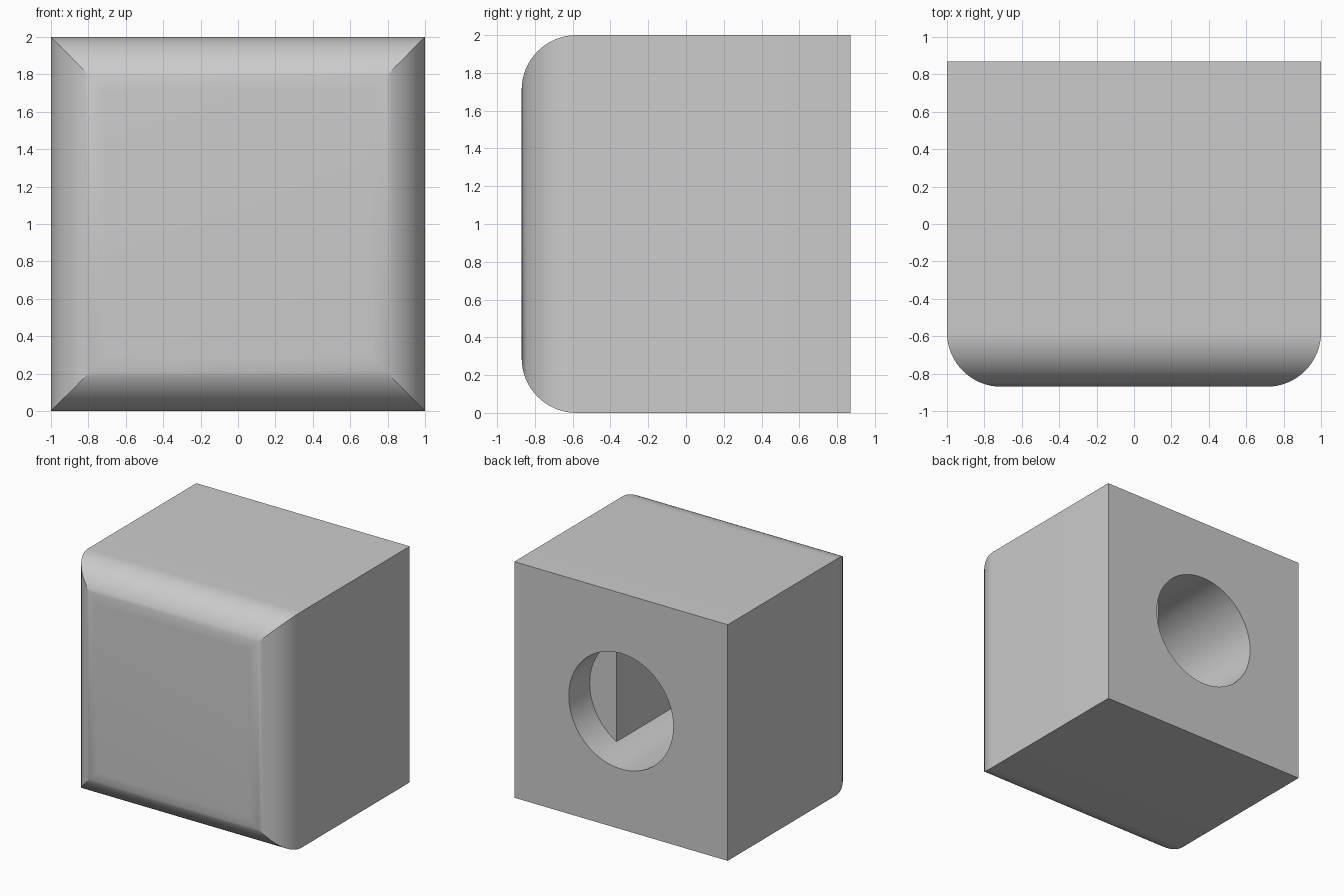
import bpy, bmesh
from math import sin, cos, pi, acos

if "Cube" in bpy.data.objects:
    bpy.data.objects.remove(bpy.data.objects["Cube"])

HALF_Y, R_EDGE, STEPS = 0.87, 0.29, 16       # block depth, front rounding
R_HOLE, FLAT_X = 0.49, 0.238                 # socket radius, flat of the D
FLAT_START, HOLE_DEPTH = 0.28, 1.4           # depths from the back face


def make_object(name, bm):
    bmesh.ops.recalc_face_normals(bm, faces=bm.faces)
    mesh = bpy.data.meshes.new(name)
    bm.to_mesh(mesh)
    bm.free()
    obj = bpy.data.objects.new(name, mesh)
    bpy.context.collection.objects.link(obj)
    return obj


def bridge(bm, a, b, closed=True):
    n = len(a)
    for i in range(n if closed else n - 1):
        j = (i + 1) % n
        bm.faces.new((a[i], a[j], b[j], b[i]))


# Block: square rings, shrinking along a quarter arc for mitred front edges
bm = bmesh.new()
sections = [(1.0, HALF_Y)]
for i in range(STEPS + 1):
    t = i / STEPS * pi / 2
    sections.append((1 - R_EDGE * (1 - cos(t)), -HALF_Y + R_EDGE * (1 - sin(t))))
rings = [[bm.verts.new((sx * h, y, 1 + sz * h))
          for sx, sz in ((-1, -1), (1, -1), (1, 1), (-1, 1))]
         for h, y in sections]
for a, b in zip(rings, rings[1:]):
    bridge(bm, a, b)
bm.faces.new(rings[0])
bm.faces.new(rings[-1])
block = make_object("rounded_block", bm)

# Socket cutter: round mouth, D-shaped further in
bm = bmesh.new()
a0 = acos(FLAT_X / R_HOLE)
N_KEY, N_D = 22, 44
key_angles = [-a0 + 2 * a0 * i / N_KEY for i in range(N_KEY + 1)]
d_angles = [a0 + (2 * pi - 2 * a0) * i / N_D for i in range(N_D + 1)]


def ring(angles, y):
    return [bm.verts.new((R_HOLE * cos(a), y, 1 + R_HOLE * sin(a))) for a in angles]


full = key_angles + d_angles[1:-1]
mouth = ring(full, HALF_Y + 0.1)
step = ring(full, HALF_Y - FLAT_START)
bridge(bm, mouth, step)
bm.faces.new(mouth)
bm.faces.new(step[:N_KEY + 1])               # ledge beside the flat
d_step = step[N_KEY:] + [step[0]]
d_end = ring(d_angles, HALF_Y - HOLE_DEPTH)
bridge(bm, d_step, d_end)                    # includes the flat wall
bm.faces.new(d_end)
cutter = make_object("socket_cutter", bm)
cutter.hide_render = True

# Cut the socket and smooth the curved surfaces
mod = block.modifiers.new("socket", 'BOOLEAN')
mod.operation, mod.solver, mod.object = 'DIFFERENCE', 'EXACT', cutter
bpy.context.view_layer.objects.active = block
block.select_set(True)
bpy.ops.object.modifier_apply(modifier=mod.name)
bpy.data.objects.remove(cutter, do_unlink=True)
bpy.ops.object.shade_smooth_by_angle(angle=pi / 9)
